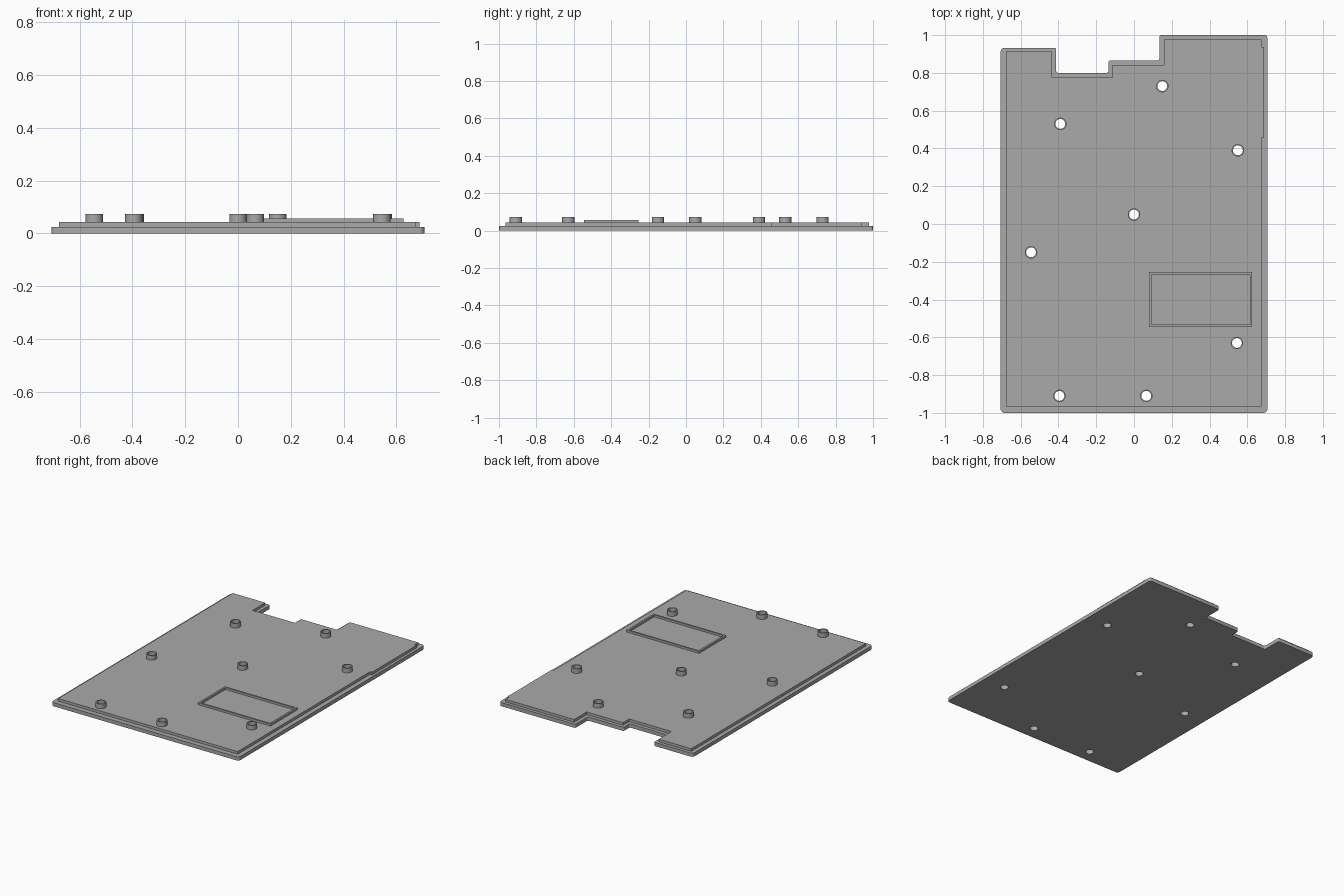
import bpy, bmesh
from math import cos, sin, pi
from mathutils import Vector

cube = bpy.data.objects.get("Cube")
if cube:
    bpy.data.objects.remove(cube, do_unlink=True)

gray = bpy.data.materials.new("plain gray")
gray.use_nodes = True
COLOUR = (0.4, 0.4, 0.4, 1)
gray.diffuse_color = COLOUR
gray.node_tree.nodes["Principled BSDF"].inputs["Base Color"].default_value = COLOUR

POSTS = [(0.15, 0.73), (-0.39, 0.53), (0.55, 0.39), (0, 0.05),
         (-0.545, -0.15), (0.545, -0.63), (-0.395, -0.91), (0.065, -0.91)]
POST_R, HOLE_R = 0.033, 0.026
BASE_TOP, LIP_TOP, FRAME_TOP, POST_TOP = 0.025, 0.043, 0.057, 0.074


def circle(centre, r, n=32):
    return [(centre[0] + r * cos(2 * pi * i / n), centre[1] + r * sin(2 * pi * i / n))
            for i in range(n)]


def rectangle(x0, y0, x1, y1):
    return [(x0, y0), (x1, y0), (x1, y1), (x0, y1)]


def rounded(corners, steps=5):
    """Round the (x, y, radius) corners of a right-angled outline."""
    out = []
    for i, (x, y, r) in enumerate(corners):
        p = Vector((x, y))
        before = Vector(corners[i - 1][:2]) - p
        after = Vector(corners[(i + 1) % len(corners)][:2]) - p
        if r == 0:
            out.append((x, y))
            continue
        a, b = before.normalized() * r, after.normalized() * r
        for k in range(steps + 1):
            t = pi / 2 * k / steps
            out.append(tuple(p + a * (1 - sin(t)) + b * (1 - cos(t))))
    return out


def extrude(name, loops, z0, z1):
    """Fill the first loop, leave the others as holes, and raise it to z1."""
    bm = bmesh.new()
    edges = []
    for loop in loops:
        vs = [bm.verts.new((x, y, z0)) for x, y in loop]
        edges += [bm.edges.new((v, vs[(i + 1) % len(vs)])) for i, v in enumerate(vs)]
    bmesh.ops.triangle_fill(bm, use_beauty=True, edges=edges, normal=(0, 0, 1))
    res = bmesh.ops.extrude_face_region(bm, geom=bm.faces[:], use_keep_orig=True)
    top = [g for g in res["geom"] if isinstance(g, bmesh.types.BMVert)]
    bmesh.ops.translate(bm, verts=top, vec=(0, 0, z1 - z0))
    bmesh.ops.recalc_face_normals(bm, faces=bm.faces[:])
    mesh = bpy.data.meshes.new(name)
    bm.to_mesh(mesh)
    bm.free()
    mesh.materials.append(gray)
    ob = bpy.data.objects.new(name, mesh)
    bpy.context.collection.objects.link(ob)
    bpy.ops.object.select_all(action='DESELECT')
    ob.select_set(True)
    bpy.context.view_layer.objects.active = ob
    bpy.ops.object.shade_smooth_by_angle(angle=pi / 6)
    return ob


holes = [circle(p, HOLE_R) for p in POSTS]

# Outer cover plate with stepped back edge
outer = rounded([(-0.706, -1, 0.02), (0.706, -1, 0.02), (0.706, 1, 0.015),
                 (0.134, 1, 0.01), (0.134, 0.865, 0.01), (-0.136, 0.865, 0.01),
                 (-0.136, 0.8, 0.01), (-0.412, 0.8, 0.01), (-0.412, 0.933, 0.01),
                 (-0.706, 0.933, 0.02)])
extrude("base_plate", [outer] + holes, 0, BASE_TOP)

# Inset raised lip, slightly wider along part of the +x side
inner = [(-0.678, -0.966), (0.674, -0.966), (0.674, 0.458), (0.688, 0.458),
         (0.688, 0.937), (0.674, 0.937), (0.674, 0.978), (0.158, 0.978),
         (0.158, 0.842), (-0.115, 0.842), (-0.115, 0.776), (-0.434, 0.776),
         (-0.434, 0.912), (-0.678, 0.912)]
extrude("raised_lip", [inner] + holes, BASE_TOP, LIP_TOP)

# Low rectangular ridge
extrude("ridge_frame", [rectangle(0.08, -0.545, 0.626, -0.255),
                        rectangle(0.092, -0.533, 0.614, -0.267)], LIP_TOP, FRAME_TOP)

# Hollow screw posts
for i, p in enumerate(POSTS):
    extrude(f"screw_post_{i + 1}", [circle(p, POST_R), holes[i]], LIP_TOP, POST_TOP)
